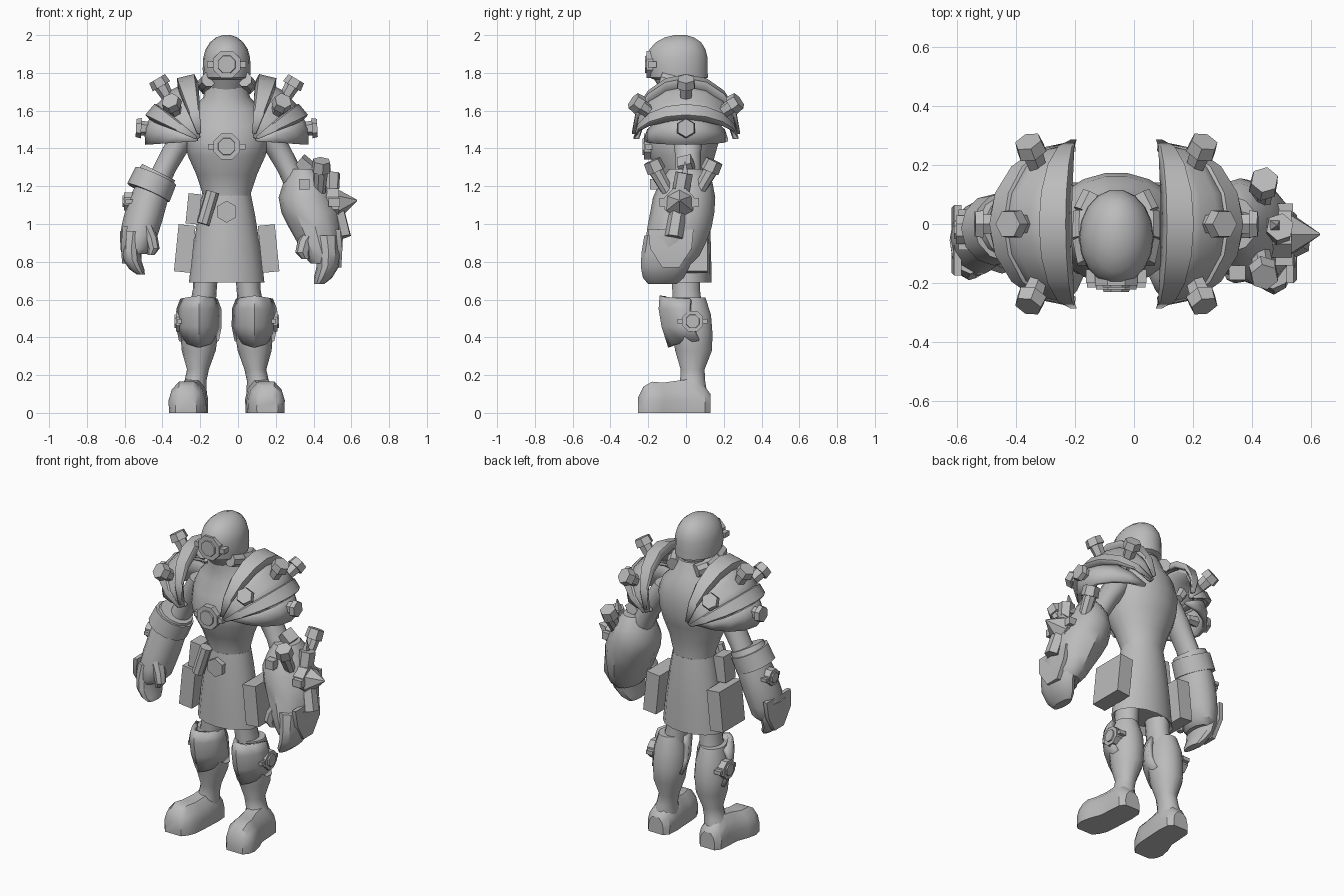
import bpy, bmesh, math
from mathutils import Vector

C = -0.06  # x of the body's centre line
grey = bpy.data.materials.new("plain_grey")
grey.diffuse_color = (0.5, 0.5, 0.5, 1)


def finish(name, bm):
    bmesh.ops.recalc_face_normals(bm, faces=bm.faces)
    me = bpy.data.meshes.new(name)
    bm.to_mesh(me)
    bm.free()
    me.materials.append(grey)
    ob = bpy.data.objects.new(name, me)
    bpy.context.collection.objects.link(ob)
    return ob


def skin(name, rings, caps=True, closed=True):
    """Join equal rings of points into one surface."""
    bm = bmesh.new()
    rows = [[bm.verts.new(p) for p in r] for r in rings]
    n = len(rows[0])
    for a, b in zip(rows, rows[1:]):
        for i in range(n if closed else n - 1):
            j = (i + 1) % n
            bm.faces.new((a[i], a[j], b[j], b[i]))
    if caps:
        bm.faces.new(rows[0])
        bm.faces.new(rows[-1])
    return finish(name, bm)


def loft(name, rings, s=1, cx=C, n=14):
    """Level ellipses: x offset, y, z, x radius, y radius."""
    return skin(name, [[(cx + s * x + rx * math.cos(i * math.tau / n),
                         y + ry * math.sin(i * math.tau / n), z) for i in range(n)]
                       for x, y, z, rx, ry in rings])


def rod(name, p, q, r0, r1=None, n=8):
    """Straight prism or cone from p to q."""
    p, q = Vector(p), Vector(q)
    rot = (q - p).to_track_quat('Z', 'Y')
    ring = lambda c, r: [c + rot @ Vector((r * math.cos((i + .5) * math.tau / n),
                                           r * math.sin((i + .5) * math.tau / n), 0)) for i in range(n)]
    return skin(name, [ring(p, r0), ring(q, r0 if r1 is None else r1)])


def box(name, loc, size, rot=(0, 0, 0)):
    bm = bmesh.new()
    bmesh.ops.create_cube(bm, size=1)
    for v in bm.verts:
        v.co = Vector([a * b for a, b in zip(v.co, size)])
    ob = finish(name, bm)
    ob.location, ob.rotation_euler = loc, rot
    return ob


def bolt(name, p, d, r=.045, length=.1):
    """Stem with a flared hexagonal cap."""
    p, d = Vector(p), Vector(d).normalized()
    rod(name + "_stem", p - d * .07, p + d * length * .7, r * .55, r * .85, 6)
    rod(name + "_cap", p + d * length * .6, p + d * length, r * 1.12, r, 6)


def medallion(name, p, d, side, r):
    """Octagonal rim, raised lens and two side lugs."""
    p, d, side = Vector(p), Vector(d), Vector(side)
    rod(name + "_rim", p - d * .04, p + d * .018, r)
    rod(name + "_lens", p, p + d * .026, r * .72, r * .62)
    for k in (-1, 1):
        c = p + side * (k * r * 1.12)
        rod(name + "_lug", c - d * .035, c + d * .01, r * .28, n=4)


# helmet, collar pads and porthole
loft("helmet", [(0, -.03, 1.70, .09, .1), (0, -.04, 1.765, .11, .13), (0, -.04, 1.775, .124, .158),
                (0, -.045, 1.82, .127, .162), (0, -.045, 1.88, .124, .162), (0, -.045, 1.925, .112, .15),
                (0, -.04, 1.962, .088, .122), (0, -.035, 1.988, .056, .078), (0, -.03, 2.0, .02, .03)], n=18)
medallion("porthole", (C, -.19, 1.845), (0, -1, 0), (1, 0, 0), .078)
for s in (1, -1):
    path = [(.095, -.13, 1.765), (.112, -.05, 1.745), (.11, .04, 1.725), (.08, .1, 1.715)]
    for a, b in zip(path, path[1:]):
        rod("collar_pad", (C + s * a[0], *a[1:]), (C + s * b[0], *b[1:]), .04)

# torso
loft("torso", [(0, 0, 1.1, .125, .11), (0, 0, 1.17, .13, .115), (0, -.01, 1.26, .16, .135),
               (0, -.02, 1.36, .205, .175), (0, -.015, 1.43, .22, .19), (0, 0, 1.52, .225, .175),
               (0, .01, 1.61, .185, .155), (0, 0, 1.67, .125, .135), (0, -.02, 1.75, .1, .12)], n=18)
medallion("chest_disc", (C, -.205, 1.41), (0, -1, 0), (1, 0, 0), .075)

# skirt, buckle and pouches
loft("skirt", [(0, 0, 1.15, .13, .115), (0, 0, 1.05, .15, .125), (0, 0, .86, .18, .133),
               (0, 0, .69, .2, .135), (0, 0, .73, .16, .1)], n=16)
rod("belt_buckle", (C, -.1, 1.065), (C, -.145, 1.065), .058, n=6)
for s in (1, -1):
    box("hip_case", (C + s * .222, .005, .87), (.09, .22, .25), (0, -s * .1, 0))
box("belt_pouch", (-.235, -.05, 1.08), (.07, .1, .16), (0, .1, 0))
rod("belt_flask", (-.185, -.135, 1.0), (-.135, -.125, 1.17), .036)

# legs, boots and knee guards
for s in (1, -1):
    loft("thigh", [(.11, 0, .8, .07, .08), (.115, 0, .66, .063, .075), (.13, .01, .54, .07, .08)], s)
    loft("boot_shaft", [(.145, .02, .61, .072, .085), (.145, .03, .52, .093, .105),
                        (.145, .035, .42, .1, .108), (.148, .04, .33, .09, .1),
                        (.152, .035, .23, .058, .065), (.165, .035, .17, .058, .068),
                        (.18, .03, .1, .075, .085)], s)
    foot = []
    for y, x, w, h in ((.13, .18, .05, .1), (.1, .18, .075, .14), (.03, .18, .08, .18), (-.05, .185, .08, .17),
                       (-.12, .2, .092, .16), (-.18, .21, .095, .165), (-.225, .215, .08, .14), (-.255, .215, .055, .08)):
        foot.append([(C + s * (x + w * u), y, h * v) for u, v in
                     ((-1, 0), (1, 0), (1.03, .4), (.85, .75), (.45, 1), (-.45, 1), (-.85, .75), (-1.03, .4))])
    skin("foot", foot)
    # knee guard: curved shield that narrows to a point below
    guard = []
    for z, w, front, drop in ((.6, .085, -.125, -.02), (.55, .105, -.13, 0), (.46, .107, -.115, 0), (.385, .092, -.08, .035)):
        guard.append([(C + s * (.147 + w * u), front + .15 * u * u, z - drop * (1 - abs(u)))
                      for u in (-1, -.7, -.35, 0, .35, .7, 1)])
    g = skin("knee_guard", guard, False, False)
    m = g.modifiers.new("thickness", 'SOLIDIFY')
    m.thickness, m.offset = .03, 0
    medallion("knee_disc", (C + s * .25, .035, .485), (s, 0, 0), (0, 1, 0), .06)


# shoulder armour: fans of arches that meet at front and back
def fan(name, s, steps, depth, low=.02):
    rings = []
    for a, r in steps:
        a = math.radians(a)
        row = []
        for i in range(9):
            t = math.pi * i / 8
            q = low + (r - low) * math.sin(t) ** .95
            row.append((C + s * (.135 + q * math.cos(a)), -depth * math.cos(t), 1.44 + q * math.sin(a)))
        rings.append(row)
    ob = skin(name, rings, False, False)
    m = ob.modifiers.new("thickness", 'SOLIDIFY')
    m.thickness, m.offset = .025, 0


for s in (1, -1):
    fan("shoulder_shell", s, [(78, .31), (60, .3), (46, .29), (32, .3)], .26)
    fan("shoulder_flange", s, [(85, .31), (83, .345), (70, .345), (68, .3)], .275, .04)
    fan("shoulder_rim", s, [(39, .28), (37, .305), (26, .315), (24, .285)], .265, .03)
    fan("shoulder_lame", s, [(28, .285), (12, .295), (-4, .285)], .21)
    for name, p, d in (("top_bolt", (.31, 0, 1.67), (.5, 0, .85)), ("side_bolt", (.41, 0, 1.505), (1, 0, .05)),
                       ("front_bolt", (.265, -.19, 1.59), (.3, -.78, .55)),
                       ("back_bolt", (.265, .19, 1.59), (.3, .78, .55))):
        bolt(name, (C + s * p[0], p[1], p[2]), (s * d[0], d[1], d[2]), .048, .07 if name == "side_bolt" else .115)
    loft("upper_arm", [(.17, 0, 1.54, .09, .09), (.24, .01, 1.44, .078, .08), (.285, .01, 1.37, .07, .07),
                       (.335, .01, 1.28, .065, .07), (.39, 0, 1.17, .07, .08)], s)


# mitten hands: fingers curl inward, thumb in front, pointed plate on the back
def hand(side, x, y, z, k, s):
    loft(side + "_fingers", [(.02, y + .02, z + .09, .08 * k, .13 * k), (.03, y + .005, z, .065 * k, .13 * k),
                             (.025, y - .01, z - .07 * k, .055 * k, .12 * k),
                             (0, y - .02, z - .125 * k, .045 * k, .1 * k),
                             (-.02, y - .025, z - .155 * k, .025 * k, .07 * k)], s, x, 12)
    loft(side + "_thumb", [(-.04, y - .03, z + .14, .045 * k, .055 * k), (-.085 * k, y - .05, z + .06, .04 * k, .045 * k),
                           (-.1 * k, y - .06, z, .036 * k, .038 * k),
                           (-.085 * k, y - .06, z - .035, .02 * k, .022 * k)], s, x, 8)
    skin(side + "_hand_plate", [[(x + s * (dx + t), y + .02 + w * u, z + h) for u, t in ((-1, 0), (1, 0), (1, -.025), (-1, -.025))]
                                for dx, h, w in ((.085 * k, .12, .12), (.095 * k, .02, .11), (.09 * k, -.08, .045))])


# plain forearm with cuff
loft("forearm", [(-.44, -.01, 1.24, .085, .1), (-.475, -.02, 1.13, .105, .115), (-.505, -.035, 1.02, .105, .12),
                 (-.525, -.05, .94, .1, .12), (-.535, -.06, .87, .085, .115), (-.545, -.07, .84, .06, .09)], cx=0)
rod("cuff", (-.475, -.02, 1.165), (-.435, -.01, 1.255), .122, .118, 12)
rod("cuff_lip", (-.44, -.01, 1.235), (-.42, -.01, 1.275), .108, .1, 12)
medallion("cuff_disc", (-.585, -.02, 1.12), (-1, 0, 0), (0, 1, 0), .052)
hand("right", -.535, -.075, .87, .88, -1)

# heavy gauntlet
loft("gauntlet", [(.345, .0, 1.29, .07, .09), (.355, 0, 1.22, .115, .14), (.36, -.01, 1.14, .145, .165),
                  (.385, -.02, 1.06, .155, .17), (.41, -.035, .98, .14, .17), (.43, -.055, .9, .115, .16),
                  (.45, -.075, .83, .1, .145), (.455, -.09, .79, .07, .12)], cx=0, n=12)
hand("left", .45, -.1, .85, 1.08, 1)
box("gauntlet_clasp", (.35, -.165, 1.21), (.055, .05, .055))
box("gauntlet_block", (.35, 0, 1.31), (.075, .075, .075), (.3, .7, 0))

# outer gauntlet engine: hub, spike, pipes and vents
rod("engine_hub", (.46, -.035, 1.11), (.535, -.035, 1.11), .085)
rod("engine_spike", (.53, -.035, 1.11), (.63, -.035, 1.125), .08, .004, 6)
for name, a, b in (("upper_vent", (.49, -.035, 1.13), (.495, -.01, 1.27)), ("lower_vent", (.52, -.04, 1.08), (.555, -.065, .93))):
    rod(name, a, b, .045, .048, 6)
for y in (-.15, .12):
    k = -1 if y < 0 else 1
    rod("exhaust_pipe", (.43, y - k * .06, 1.16), (.44, y + k * .02, 1.3), .032, .04)
    rod("exhaust_cap", (.438, y + k * .005, 1.28), (.443, y + k * .03, 1.335), .052, .048, 6)
    box("engine_lug", (.51, -.035 + k * .085, 1.115), (.06, .04, .045))
rod("top_spike", (.47, -.005, 1.2), (.485, -.005, 1.33), .045, .003, 4)

# smooth rounded faces, keep hard edges
bpy.ops.object.select_all(action='SELECT')
bpy.context.view_layer.objects.active = bpy.context.selected_objects[0]
bpy.ops.object.shade_smooth_by_angle(angle=math.radians(35))
